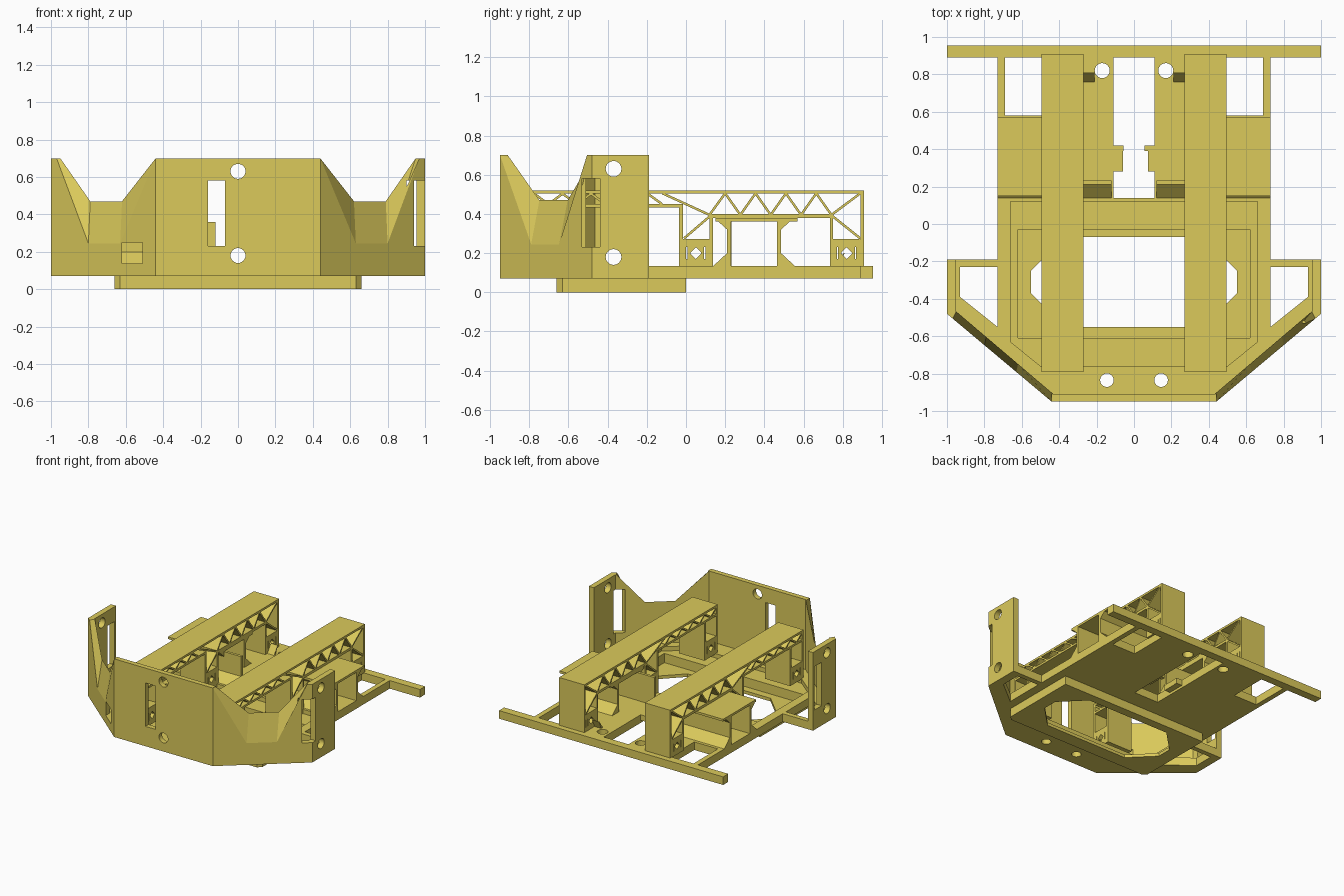
import bpy, bmesh, math

if "Cube" in bpy.data.objects:
    bpy.data.objects.remove(bpy.data.objects["Cube"])

paint = bpy.data.materials.new("mustard_plastic")
paint.diffuse_color = (0.71, 0.59, 0.105, 1)
paint.use_nodes = True
paint.node_tree.nodes["Principled BSDF"].inputs["Base Color"].default_value = paint.diffuse_color


def finish(name, bm):
    bmesh.ops.recalc_face_normals(bm, faces=bm.faces[:])
    me = bpy.data.meshes.new(name)
    bm.to_mesh(me)
    bm.free()
    me.materials.append(paint)
    ob = bpy.data.objects.new(name, me)
    bpy.context.collection.objects.link(ob)
    return ob


def loft(name, a, b):
    """Solid between two matching outlines."""
    bm = bmesh.new()
    va = [bm.verts.new(p) for p in a]
    vb = [bm.verts.new(p) for p in b]
    n = len(va)
    bm.faces.new(va)
    bm.faces.new(vb[::-1])
    for i in range(n):
        j = (i + 1) % n
        bm.faces.new((va[j], va[i], vb[i], vb[j]))
    return finish(name, bm)


def prism(name, pts, axis, lo, hi):
    """Extrude a 2D outline along x, y or z."""
    put = {'x': lambda p, t: (t, p[0], p[1]),
           'y': lambda p, t: (p[0], t, p[1]),
           'z': lambda p, t: (p[0], p[1], t)}[axis]
    return loft(name, [put(p, lo) for p in pts], [put(p, hi) for p in pts])


def box(name, x, y, z):
    return prism(name, [(x[0], y[0]), (x[1], y[0]), (x[1], y[1]), (x[0], y[1])], 'z', *z)


def disc(u, v, r, n=32):
    return [(u + r * math.cos(2 * math.pi * i / n), v + r * math.sin(2 * math.pi * i / n))
            for i in range(n)]


def cut(ob, cutter):
    m = ob.modifiers.new("cut", 'BOOLEAN')
    m.operation, m.solver, m.object = 'DIFFERENCE', 'EXACT', cutter
    bpy.context.view_layer.objects.active = ob
    bpy.ops.object.modifier_apply(modifier=m.name)
    bpy.data.objects.remove(cutter, do_unlink=True)


def both(half):
    """Complete a right-hand half outline with its mirror image."""
    return half + [(-x, y) for x, y in reversed(half)]


def flip(pts, s):
    return [(s * x, y) for x, y in pts]


# Floor plate with openings, recess and screw holes
B, F, T = 0.07, 0.135, 0.70
floor = prism("floor_plate", both([(0.44, -0.95), (1, -0.48), (1, -0.19), (0.73, -0.19),
                                   (0.73, 0.90)]), 'z', B, F)
cut(floor, prism("c", both([(0.50, -0.76), (0.66, -0.63), (0.66, 0.12)]), 'z', 0.10, 0.3))
cut(floor, box("c", (-0.62, 0.62), (-0.61, -0.03), (0, 0.3)))
cut(floor, box("c", (-0.11, 0.11), (0.14, 0.89), (0, 0.3)))
for s in (-1, 1):
    cut(floor, prism("c", flip([(0.73, -0.23), (0.93, -0.23), (0.93, -0.39), (0.73, -0.55)], s),
                     'z', 0, 0.3))
    cut(floor, box("c", sorted((s * 0.48, s * 0.69)), (0.58, 0.89), (0, 0.3)))
    cut(floor, prism("c", disc(s * 0.17, 0.82, 0.04), 'z', 0, 0.3))
    cut(floor, prism("c", disc(s * 0.145, -0.835, 0.036), 'z', 0, 0.3))
box("rear_bar", (-1, 1), (0.89, 0.955), (B, F))

# Shallow tray under the floor with an eight-sided opening
tray = prism("lower_tray", both([(0.63, -0.66), (0.66, -0.63), (0.66, 0)]), 'z', 0, B)
cut(tray, box("c", (-0.62, 0.62), (-0.61, -0.03), (0.025, 0.2)))
cut(tray, prism("c", both([(0.37, -0.55), (0.55, -0.37), (0.55, -0.25), (0.37, -0.07)]),
                'z', -0.1, 0.2))

# Front wall
front = box("front_wall", (-0.44, 0.44), (-0.95, -0.91), (B, T))
cut(front, box("c", (-0.16, -0.07), (-1, -0.8), (0.23, 0.58)))
for z in (0.18, 0.63):
    cut(front, prism("c", disc(0, z, 0.04), 'y', -1, -0.8))

# Notched diagonal walls and side walls
outer = [(0.44, B), (1, B), (1, T), (0.97, T), (0.80, 0.245), (0.63, 0.245), (0.44, T)]
inner = [(0.43, B), (0.955, B), (0.955, T), (0.95, T), (0.79, 0.47), (0.62, 0.47), (0.43, T)]
for s, side in ((-1, "left"), (1, "right")):
    diag = loft(side + "_diagonal_wall",
                [(s * x, -0.95 + (x - 0.44) * 0.839, z) for x, z in outer],
                [(s * x, -0.91 + (x - 0.43) * 0.85, z) for x, z in inner])
    wall = prism(side + "_side_wall", flip([(1, -0.48), (1, -0.19), (0.955, -0.19),
                                            (0.955, -0.464)], s), 'z', B, T)
    for z in (0.18, 0.63):
        cut(wall, prism("c", disc(-0.37, z, 0.04), 'x', s * 0.9, s * 1.1))
    ys = (-0.53, -0.44) if s > 0 else (-0.30, -0.21)
    cut(wall, box("c", sorted((s * 0.9, s * 1.1)), ys, (0.23, 0.58)))
    if s > 0:
        cut(diag, box("c", (0.9, 1.1), ys, (0.23, 0.58)))
    else:
        cut(diag, box("c", (-0.62, -0.51), (-1, -0.6), (0.137, 0.25)))

# Truss beams, shelves and inner brackets
for s, side in ((-1, "left"), (1, "right")):
    X = sorted((s * 0.27, s * 0.495))

    def bar(name, y, z, x=X):
        return box(side + "_" + name, x, y, z)

    def strut(p, q, w=0.006):
        dy, dz = q[0] - p[0], q[1] - p[1]
        k = w / math.hypot(dy, dz)
        n = (-dz * k, dy * k)
        prism(side + "_beam_strut", [(p[0] + n[0], p[1] + n[1]), (q[0] + n[0], q[1] + n[1]),
                                     (q[0] - n[0], q[1] - n[1]), (p[0] - n[0], p[1] - n[1])],
              'x', *X)

    bar("beam_top", (-0.79, 0.91), (0.503, 0.52))
    bar("beam_lower_front", (-0.79, -0.015), (0.433, 0.45))
    bar("beam_lower_rear", (0.12, 0.75), (0.38, 0.40))
    bar("beam_rear_plate", (0.892, 0.91), (F, 0.51))
    bar("beam_front_plate", (-0.79, -0.772), (F, 0.51))

    # Shallow zigzag at the front, deeper zigzag behind
    path = [(-0.775 + 0.0725 * i, 0.503 if i % 2 == 0 else 0.45) for i in range(10)]
    for p, q in zip(path, path[1:]):
        strut(p, q)
    path = [(-0.12, 0.505), (0.12, 0.395)] + [(0.20 + 0.0775 * i, 0.505 if i % 2 == 0 else 0.395)
                                             for i in range(8)] + [(0.89, 0.505)]
    for p, q in zip(path, path[1:]):
        strut(p, q)
    strut((-0.01, 0.275), (0.13, 0.395))
    strut((0.89, 0.275), (0.74, 0.395))

    # Supporting feet
    for y0, low in ((-0.79, 0.13), (-0.035, 0.10), (0.735, 0.13)):
        y1 = y0 + 0.17
        bar("foot_shelf", (y0, y1), (0.23, 0.272))
        bar("foot_base", (y0, y1), (low, 0.17))
        for c, w in ((0.025, 0.011), (0.05, 0.008), (0.12, 0.008), (0.145, 0.011)):
            bar("foot_post", (y0 + c - w, y0 + c + w), (0.16, 0.235))
        m = y0 + 0.085
        for dy in (-1, 1):
            for z in (0.17, 0.23):
                prism(side + "_foot_corner", [(m, z), (m + dy * 0.03, z), (m + dy * 0.03, 0.20)],
                      'x', *X)
    bar("front_post", (-0.035, -0.015), (0.10, 0.45))
    bar("foremost_post", (-0.64, -0.62), (F, 0.44))
    bar("inner_front_post", (0.12, 0.137), (F, 0.39))
    bar("inner_rear_post", (0.735, 0.75), (F, 0.39))

    # Side bay: shelf on two flared uprights
    SX = sorted((s * 0.27, s * 0.73))
    bar("bay_shelf", (0.15, 0.57), (0.362, 0.38), SX)
    for y, d in ((0.21, 1), (0.485, -1)):
        prism(side + "_bay_upright", [(y + d * 0.02, 0.09), (y - d * 0.07, 0.12), (y - d * 0.07, F),
                                      (y, 0.20), (y, 0.32), (y - d * 0.055, 0.37),
                                      (y + d * 0.02, 0.37)], 'x', *SX)

    # Inner upright, rear wedge and clip beside the central slot
    IX = sorted((s * 0.12, s * 0.27))
    prism(side + "_inner_upright", [(0.14, 0.12), (0.14, F), (0.21, 0.20), (0.21, 0.36),
                                    (0.232, 0.36), (0.232, 0.12)], 'x', *IX)
    prism(side + "_inner_wedge", [(0.76, 0.125), (0.775, 0.125), (0.81, 0.20), (0.805, 0.20),
                                  (0.76, F)], 'x', *sorted((s * 0.21, s * 0.27)))
    prism(side + "_slot_clip", flip([(0.125, 0.28), (0.06 if s < 0 else 0.075, 0.28),
                                     (0.06 if s < 0 else 0.075, 0.39), (0.057, 0.39),
                                     (0.057, 0.42), (0.125, 0.42)], s), 'z', 0.09, F)
